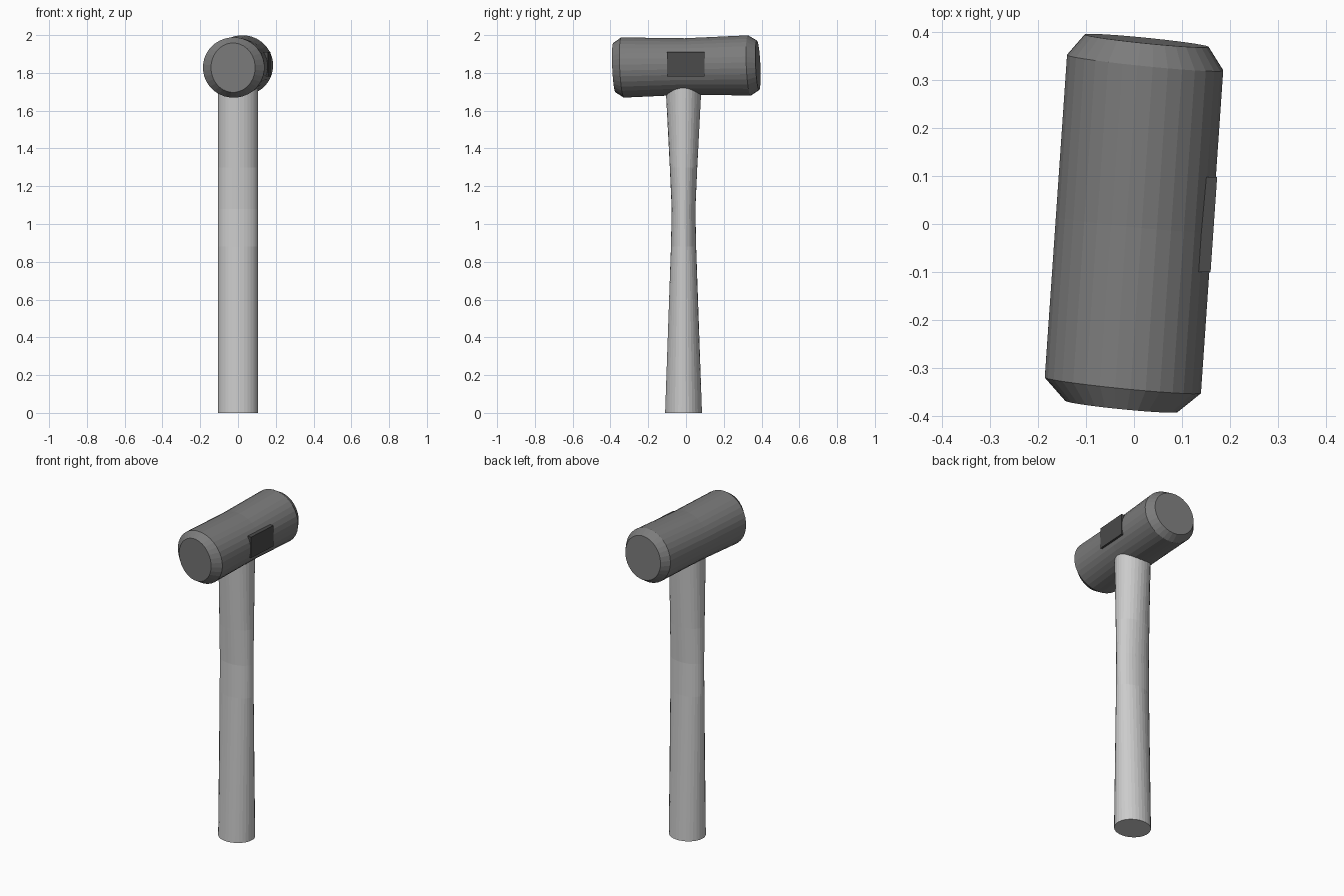
import bpy, math
from mathutils import Vector

if "Cube" in bpy.data.objects:
    bpy.data.objects.remove(bpy.data.objects["Cube"])

SIDES = 32


def material(name, v):
    m = bpy.data.materials.new(name)
    m.diffuse_color = (v, v, v, 1)
    m.use_nodes = True
    m.node_tree.nodes["Principled BSDF"].inputs["Base Color"].default_value = m.diffuse_color
    return m


def make(name, verts, faces, mat=None):
    me = bpy.data.meshes.new(name)
    me.from_pydata(verts, [], faces)
    me.update()
    if mat:
        me.materials.append(mat)
    ob = bpy.data.objects.new(name, me)
    bpy.context.collection.objects.link(ob)
    return ob


def loft(name, rings, mat=None):
    """Skin elliptical rings given as (centre, u, v) with capped ends."""
    verts, n = [], SIDES
    for c, u, v in rings:
        for i in range(n):
            a = 2 * math.pi * (i + 0.5) / n
            verts.append(c + u * math.cos(a) + v * math.sin(a))
    faces = [tuple(reversed(range(n)))]
    for k in range(len(rings) - 1):
        for i in range(n):
            j = (i + 1) % n
            faces.append((k*n + i, k*n + j, (k+1)*n + j, (k+1)*n + i))
    faces.append(tuple((len(rings) - 1) * n + i for i in range(n)))
    return make(name, verts, faces, mat)


# Handle: constant width, waisted in depth
profile = [(0, .098), (.88, .067), (1.08, .063), (1.3, .073), (1.8, .099)]
loft("handle", [(Vector((0, -.013, z)), Vector((.106, 0, 0)), Vector((0, r, 0)))
                for z, r in profile])

# Head: slightly twisted and tilted barrel with bevelled ends
axis = Vector((.069, 1, .0165))
across = Vector((1, -.1, 0))
up = Vector((0, -.045, 1))
centre = Vector((0, 0, 1.834))
stations = [(-.379, .117, .131), (-.335, .163, .16), (0, .163, .15),
            (.335, .163, .16), (.381, .129, .131)]
# ring order runs along +y, so the circle is traversed up -> across
loft("head", [(centre + axis * t, up * rz, across * rx) for t, rx, rz in stations],
     material("dark_metal", .2))

# Side plate: thin block following the head's twist
verts = [(x + .069 * y, y, z) for x in (.12, .166) for y in (-.1, .098)
         for z in (1.782, 1.91)]
faces = [(0, 1, 3, 2), (4, 6, 7, 5), (0, 4, 5, 1),
         (2, 3, 7, 6), (0, 2, 6, 4), (1, 5, 7, 3)]
make("side_plate", verts, faces, material("black_metal", .07))
